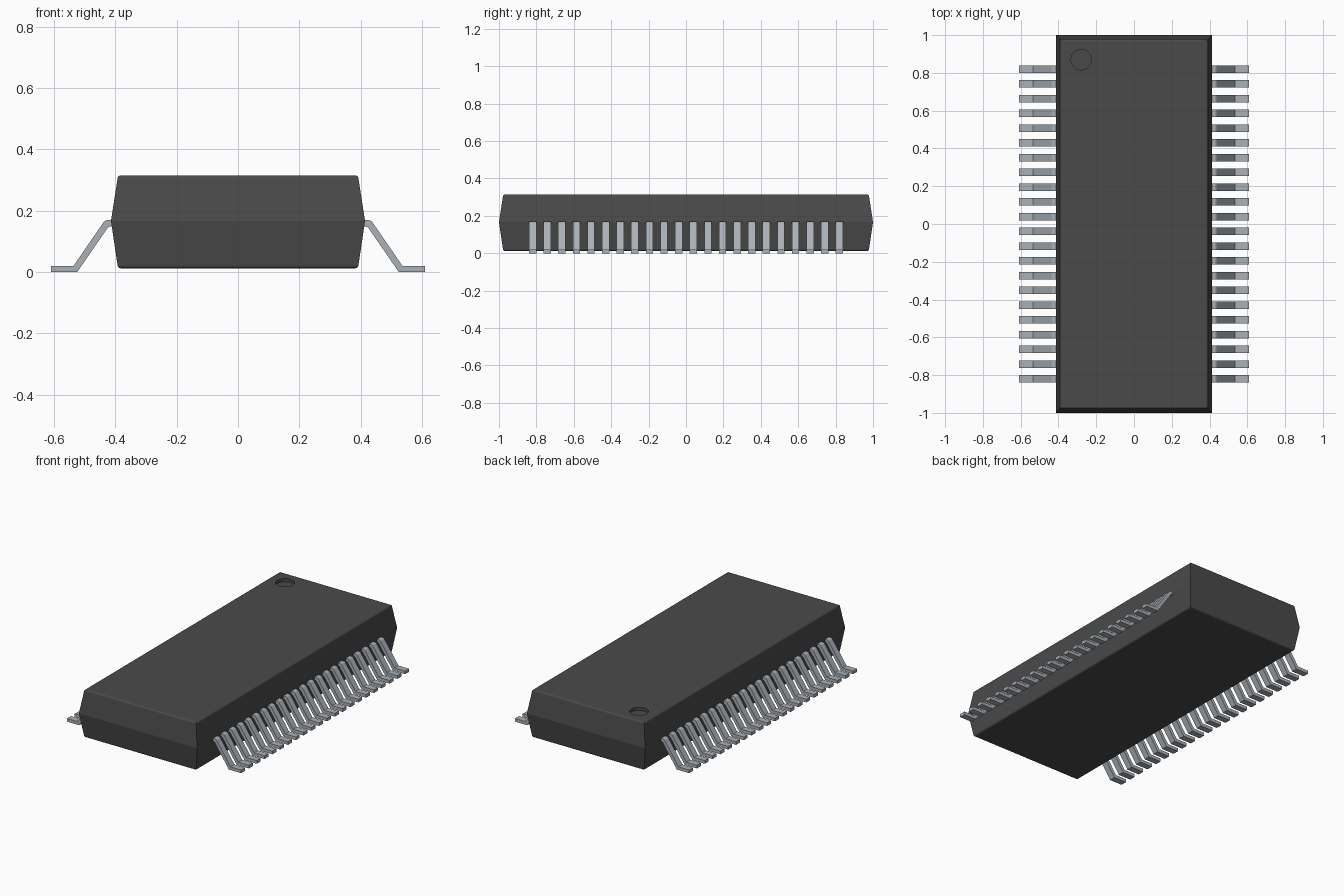
import bpy, bmesh
from mathutils import Matrix

cube = bpy.data.objects.get("Cube")
if cube:
    bpy.data.objects.remove(cube, do_unlink=True)


def material(name, colour):
    mat = bpy.data.materials.new(name)
    mat.use_nodes = True
    mat.diffuse_color = colour
    mat.node_tree.nodes["Principled BSDF"].inputs["Base Color"].default_value = colour
    return mat


def add_object(name, bm, mat):
    bmesh.ops.recalc_face_normals(bm, faces=bm.faces)
    mesh = bpy.data.meshes.new(name)
    bm.to_mesh(mesh)
    bm.free()
    mesh.materials.append(mat)
    obj = bpy.data.objects.new(name, mesh)
    bpy.context.collection.objects.link(obj)
    return obj


plastic = material("dark grey plastic", (0.068, 0.068, 0.068, 1))
metal = material("pale metal", (0.40, 0.44, 0.47, 1))

BOTTOM, MIDDLE, TOP = 0.012, 0.166, 0.315
DOT = (-0.28, 0.87)

# Moulded body: three stacked rectangles, widest at the parting line
bm = bmesh.new()
rings = []
for hx, hy, z in ((0.391, 0.977, BOTTOM), (0.414, 1.0, MIDDLE), (0.391, 0.977, TOP)):
    rings.append([bm.verts.new((sx * hx, sy * hy, z))
                  for sx, sy in ((-1, -1), (1, -1), (1, 1), (-1, 1))])
for low, high in zip(rings, rings[1:]):
    for i in range(4):
        j = (i + 1) % 4
        bm.faces.new((low[i], low[j], high[j], high[i]))
bm.faces.new(rings[0])
bm.faces.new(rings[-1])

# Soft rims around the top and bottom faces
rims = [e for e in bm.edges
        if abs(e.verts[0].co.z - e.verts[1].co.z) < 1e-5
        and abs(e.verts[0].co.z - MIDDLE) > 0.05]
bmesh.ops.bevel(bm, geom=rims, offset=0.009, segments=3, profile=0.5, affect='EDGES')
body = add_object("body", bm, plastic)

# Round orientation dimple sunk into the top
bm = bmesh.new()
bmesh.ops.create_cone(bm, cap_ends=True, segments=40, radius1=0.054, radius2=0.054,
                      depth=0.06, matrix=Matrix.Translation((*DOT, TOP + 0.01)))
cutter = add_object("dimple_cutter", bm, plastic)
cutter.hide_render = True
cutter.hide_viewport = True
cut = body.modifiers.new("dimple", 'BOOLEAN')
cut.operation = 'DIFFERENCE'
cut.solver = 'EXACT'
cut.object = cutter

# Gull-wing leads: one bent strip profile extruded along y
PIN_COUNT, PITCH, WIDTH = 22, 0.0781, 0.039
profile = [(0.38, 0.149), (0.416, 0.149), (0.424, 0.145), (0.524, 0.0), (0.61, 0.0),
           (0.61, 0.02), (0.536, 0.02), (0.437, 0.164), (0.428, 0.169), (0.38, 0.169)]

for side, label in ((1, "left"), (-1, "right")):
    bm = bmesh.new()
    for n in range(PIN_COUNT):
        y = (n - (PIN_COUNT - 1) / 2) * PITCH
        near = [bm.verts.new((side * x, y - WIDTH / 2, z)) for x, z in profile]
        far = [bm.verts.new((side * x, y + WIDTH / 2, z)) for x, z in profile]
        bm.faces.new(near)
        bm.faces.new(far)
        for i in range(len(profile)):
            j = (i + 1) % len(profile)
            bm.faces.new((near[i], near[j], far[j], far[i]))
    add_object(label + "_leads", bm, metal)
